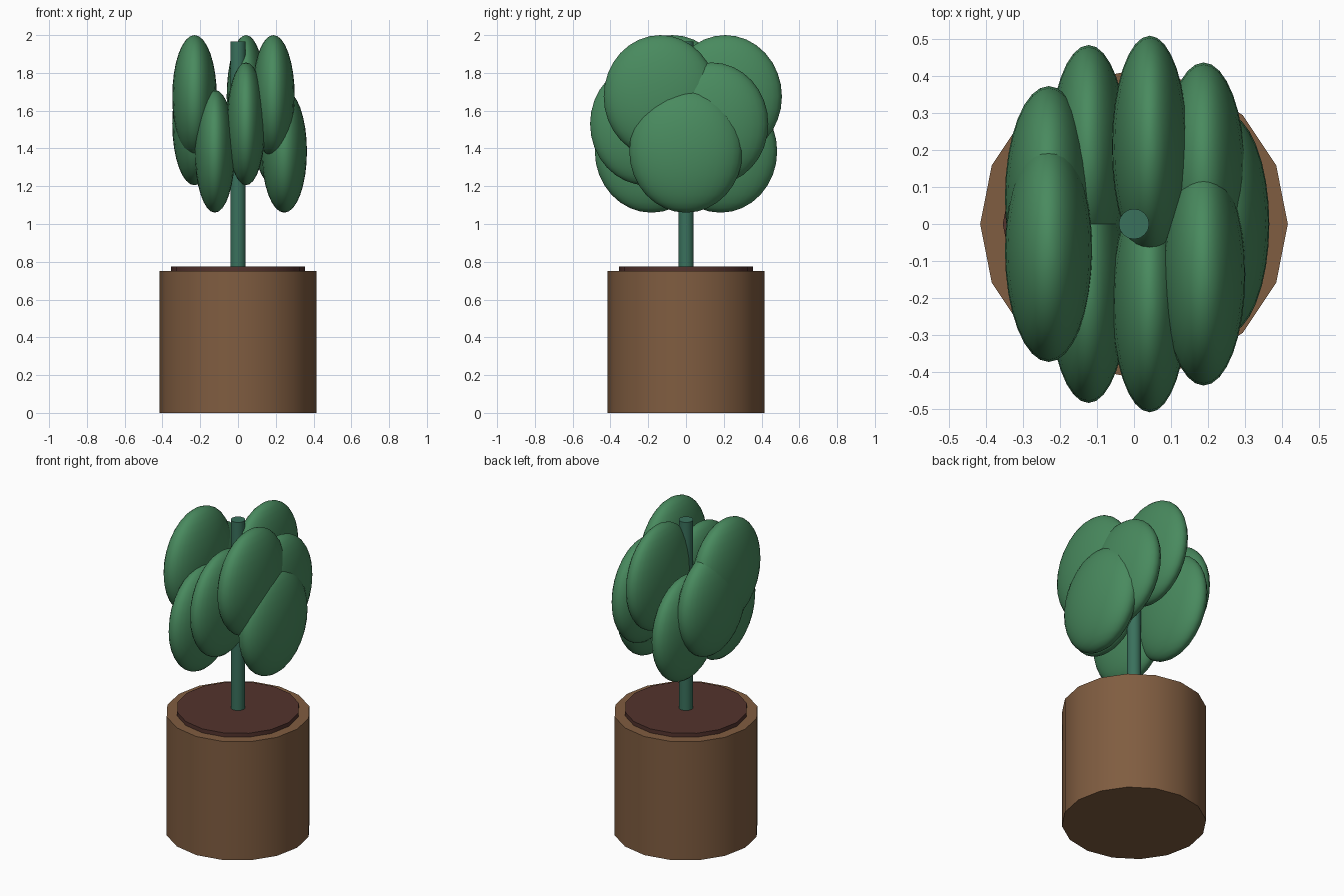
import bpy
import math

if "Cube" in bpy.data.objects:
    bpy.data.objects.remove(bpy.data.objects["Cube"])


def material(name, rgb):
    m = bpy.data.materials.new(name)
    m.diffuse_color = (*rgb, 1.0)
    m.use_nodes = True
    m.node_tree.nodes["Principled BSDF"].inputs["Base Color"].default_value = m.diffuse_color
    return m


CLAY = material("clay_brown", (0.216, 0.109, 0.052))
SOIL = material("soil_brown", (0.086, 0.033, 0.026))
STEM = material("stem_teal", (0.042, 0.165, 0.108))
LEAF = material("leaf_green", (0.066, 0.255, 0.113))


def finish(name, mat):
    ob = bpy.context.object
    ob.name = name
    ob.data.materials.append(mat)
    bpy.ops.object.shade_smooth_by_angle(angle=math.radians(40))
    return ob


def cylinder(name, mat, radius, z0, z1, sides=16):
    bpy.ops.mesh.primitive_cylinder_add(vertices=sides, radius=radius, depth=z1 - z0,
                                        location=(0, 0, (z0 + z1) / 2))
    return finish(name, mat)


# Pot, soil disc and stem
cylinder("pot", CLAY, 0.415, 0.0, 0.75)
cylinder("soil", SOIL, 0.354, 0.70, 0.775)
cylinder("stem", STEM, 0.041, 0.75, 1.965)

# Nine flattened leaves around the stem, stepping through three heights
for i in range(9):
    a = i * math.tau / 9
    z = 1.385 + 0.145 * (i % 3)
    bpy.ops.mesh.primitive_uv_sphere_add(
        segments=32, ring_count=16, radius=1,
        location=(0.245 * math.cos(a), 0.211 * math.sin(a), z))
    leaf = bpy.context.object
    leaf.scale = (0.111 + 0.009 * math.cos(2 * a), 0.30, 0.325)
    bpy.ops.object.transform_apply(location=False, rotation=False, scale=True)
    finish(f"leaf_{i + 1}", LEAF)
